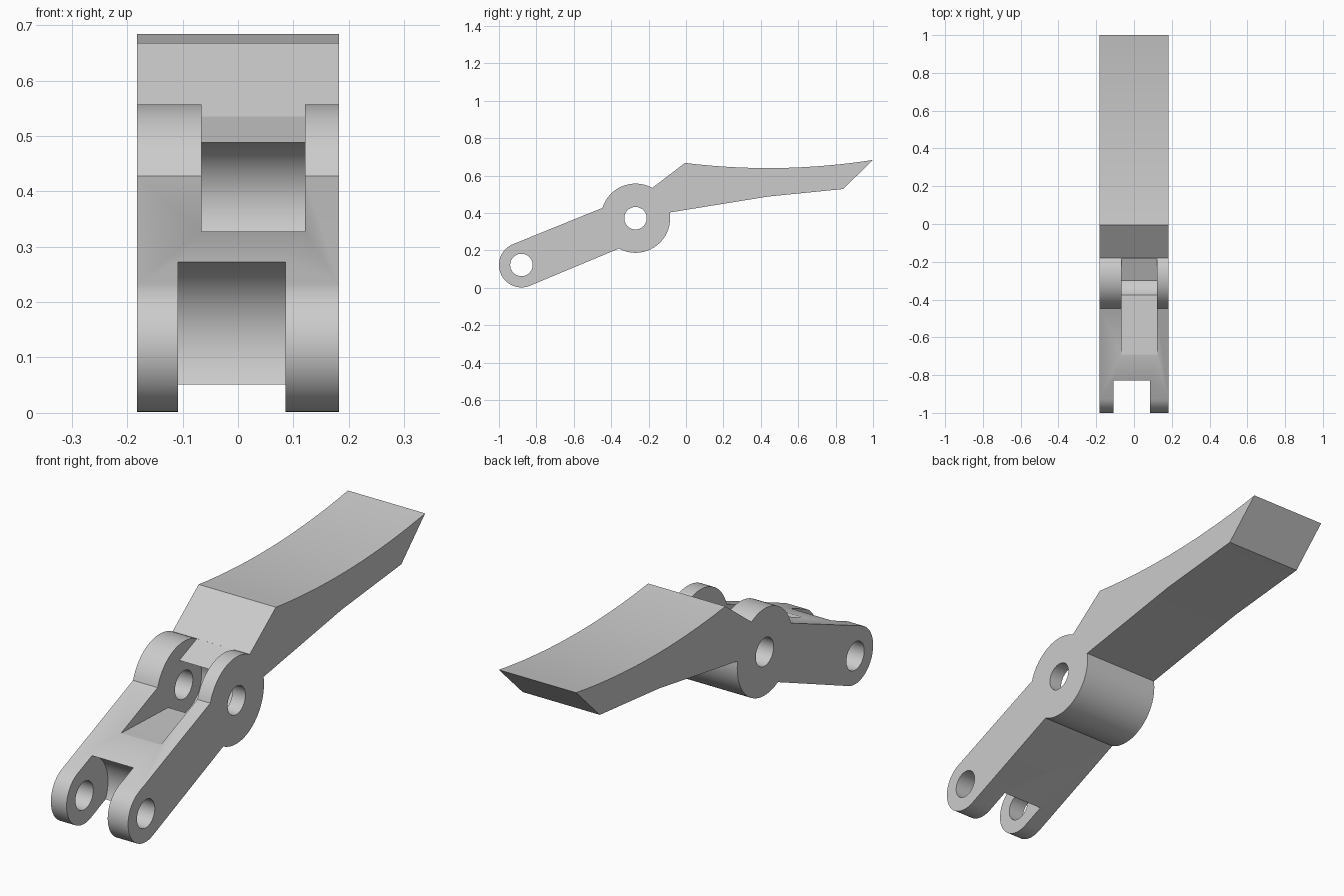
import bpy, bmesh, math

if "Cube" in bpy.data.objects:
    bpy.data.objects.remove(bpy.data.objects["Cube"])

W = 0.182                      # half width
EYE, EYE_R = (-0.88, 0.122), 0.12
HUB, HUB_R = (-0.27, 0.372), 0.185
HOLE_R = 0.06


def arc(c, r, a0, a1, n):
    """Points (y, z) along an arc, angles in degrees."""
    return [(c[0] + r * math.cos(math.radians(a0 + (a1 - a0) * i / n)),
             c[1] + r * math.sin(math.radians(a0 + (a1 - a0) * i / n)))
            for i in range(n + 1)]


def prism(name, pts, x0, x1):
    """Extrude a side profile along x."""
    bm = bmesh.new()
    face = bm.faces.new([bm.verts.new((x0, y, z)) for y, z in pts])
    ext = bmesh.ops.extrude_face_region(bm, geom=[face])
    verts = [v for v in ext["geom"] if isinstance(v, bmesh.types.BMVert)]
    bmesh.ops.translate(bm, verts=verts, vec=(x1 - x0, 0, 0))
    bmesh.ops.recalc_face_normals(bm, faces=bm.faces[:])
    me = bpy.data.meshes.new(name)
    bm.to_mesh(me)
    bm.free()
    ob = bpy.data.objects.new(name, me)
    bpy.context.collection.objects.link(ob)
    return ob


# Side profile: front eye, arm, hub and curved blade in one outline
profile = arc(EYE, EYE_R, 292, 112, 32)
profile += arc(HUB, HUB_R, 162.6, 61.2, 22)
profile += [(y, 0.640 + 0.139 * (y - 0.44) ** 2)
            for y in [-0.005 + 1.005 * i / 16 for i in range(17)]]
profile += [(0.84, 0.528), (0.44, 0.488)]
profile += arc(HUB, HUB_R, 9.5, -118.6, 28)
lever = prism("lever", profile, -W, W)

# Pin holes
cutters = [prism("eye_hole", arc(EYE, HOLE_R, 0, 352.5, 47), -1, 1),
           prism("hub_hole", arc(HUB, HOLE_R, 0, 352.5, 47), -1, 1)]

# Fork slot with a round inner end
cutters.append(prism("fork_slot", arc(EYE, 0.159, 0, 354, 59), -0.108, 0.086))

# Hub pocket: sloping floor, round seat and sloped lip under the blade
pocket = [(-0.75, 0.75), (-0.75, 0.330), (-0.69, 0.327)]
pocket += arc(HUB, 0.12, 208, 465, 40)
pocket += [(-0.178, 0.537), (-0.20, 0.75)]
cutters.append(prism("hub_pocket", pocket, -0.066, 0.121))

bpy.context.view_layer.objects.active = lever
lever.select_set(True)
for cut in cutters:
    cut.hide_render = True
    mod = lever.modifiers.new(cut.name, "BOOLEAN")
    mod.operation = "DIFFERENCE"
    mod.solver = "EXACT"
    mod.object = cut
    bpy.ops.object.modifier_apply(modifier=mod.name)
    bpy.data.objects.remove(cut, do_unlink=True)

# Finish
grey = bpy.data.materials.new("light_grey")
grey.diffuse_color = (0.6, 0.6, 0.6, 1)
grey.use_nodes = True
grey.node_tree.nodes["Principled BSDF"].inputs["Base Color"].default_value = grey.diffuse_color
lever.data.materials.clear()
lever.data.materials.append(grey)
bpy.ops.object.shade_smooth_by_angle(angle=math.radians(25))
